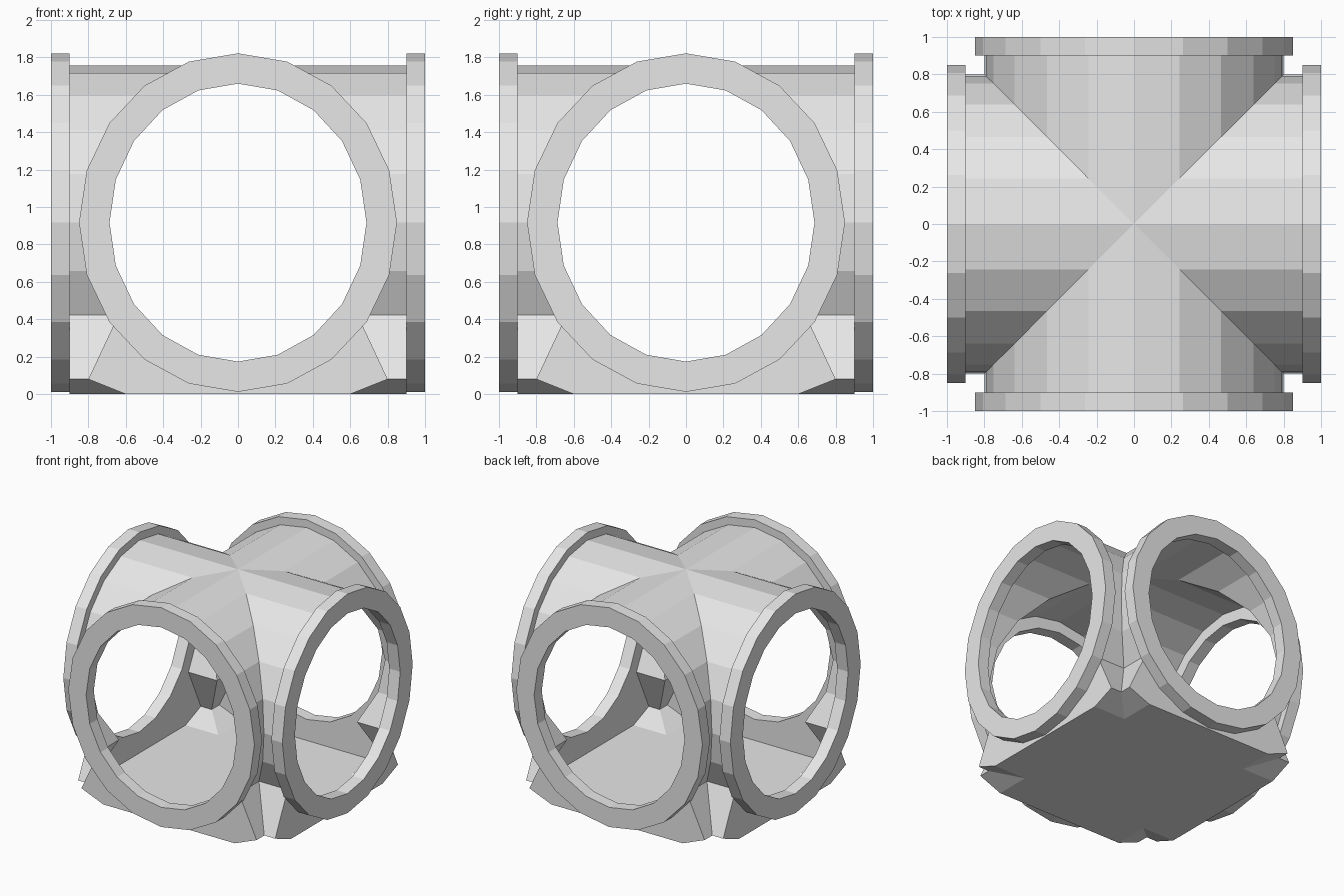
import bpy, bmesh
from math import sin, cos, pi
from mathutils import Matrix

cube = bpy.data.objects.get("Cube")
if cube:
    bpy.data.objects.remove(cube, do_unlink=True)

SIDES = 20
AXIS_Z = 0.917
ARM_END, RIM_END = 0.9, 1.0

grey = bpy.data.materials.new("light_grey")
grey.use_nodes = True
grey.diffuse_color = (0.8, 0.8, 0.8, 1)
grey.node_tree.nodes["Principled BSDF"].inputs["Base Color"].default_value = (0.8, 0.8, 0.8, 1)


def oval(rx, rz, i):
    """Point i of an upright oval, counted from its lowest vertex."""
    a = 2 * pi * i / SIDES
    return rx * sin(a), AXIS_Z - rz * cos(a)


def finish(bm, name):
    """Repeat the part around the four sides and make an object."""
    source = bm.faces[:] + bm.edges[:] + bm.verts[:]
    for k in range(1, 4):
        copy = bmesh.ops.duplicate(bm, geom=source)["geom"]
        verts = [g for g in copy if isinstance(g, bmesh.types.BMVert)]
        bmesh.ops.rotate(bm, verts=verts, matrix=Matrix.Rotation(k * pi / 2, 3, 'Z'))
    bmesh.ops.remove_doubles(bm, verts=bm.verts, dist=0.0005)
    bmesh.ops.recalc_face_normals(bm, faces=bm.faces)
    mesh = bpy.data.meshes.new(name)
    bm.to_mesh(mesh)
    bm.free()
    mesh.materials.append(grey)
    obj = bpy.data.objects.new(name, mesh)
    bpy.context.collection.objects.link(obj)
    return obj


# Half section: flat floor, chamfer and sloped foot, then the round tunnel
foot = [(0, 0), (0.6, 0), (0.8, 0.08)]
pipe = [oval(0.79, 0.84, i) for i in range(SIDES // 2 + 1)]
pipe[0], pipe[-1] = (0, pipe[0][1]), (0, pipe[-1][1])
section = foot + pipe[3:]

# Four tunnel arms mitred together along the diagonals
bm = bmesh.new()
for side in (1, -1):
    outer = [bm.verts.new((side * u, -ARM_END, z)) for u, z in section]
    inner = [bm.verts.new((side * u, -u, z)) for u, z in section]
    for j in range(len(section) - 1):
        bm.faces.new((outer[j], outer[j + 1], inner[j + 1], inner[j]))
finish(bm, "tunnel_arms")

# End plates closing the feet below each opening
bm = bmesh.new()
for side in (1, -1):
    outline = foot + pipe[3::-1]
    bm.faces.new([bm.verts.new((side * u, -ARM_END, z)) for u, z in outline])
bmesh.ops.triangulate(bm, faces=bm.faces)
finish(bm, "foot_end_plates")

# Raised rim around each opening
bm = bmesh.new()
loops = []
for rx, rz, y in ((0.85, 0.905, ARM_END), (0.85, 0.905, RIM_END),
                  (0.687, 0.743, RIM_END), (0.687, 0.743, ARM_END)):
    points = [oval(rx, rz, i) for i in range(SIDES)]
    loops.append([bm.verts.new((u, -y, z)) for u, z in points])
for a, b in zip(loops, loops[1:] + loops[:1]):
    for i in range(SIDES):
        n = (i + 1) % SIDES
        bm.faces.new((a[i], a[n], b[n], b[i]))
finish(bm, "opening_rims")
